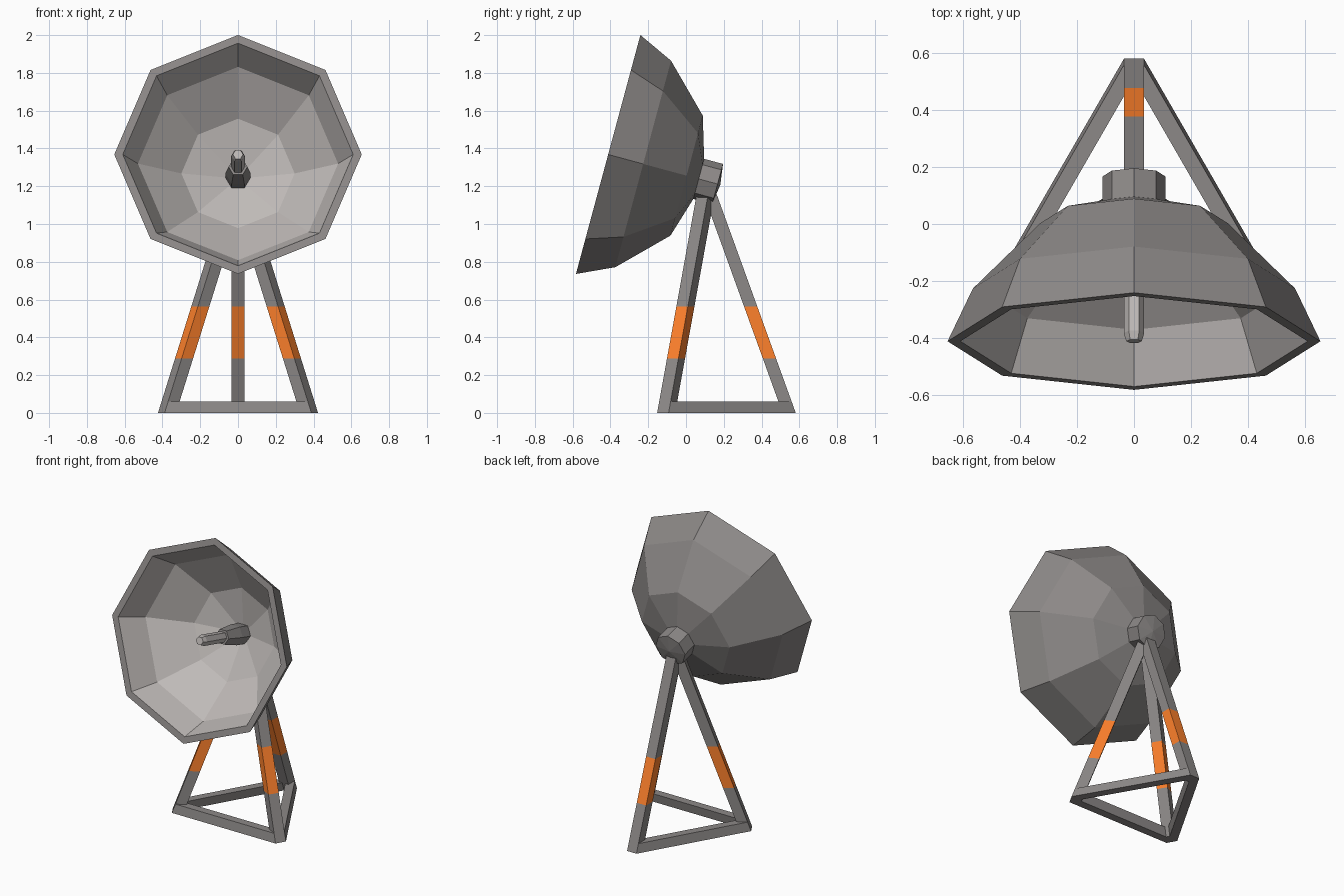
import bpy, bmesh, math
from mathutils import Matrix, Vector

if "Cube" in bpy.data.objects:
    bpy.data.objects.remove(bpy.data.objects["Cube"])


def paint(name, rgb):
    m = bpy.data.materials.new(name)
    m.diffuse_color = (*rgb, 1)
    m.use_nodes = True
    m.node_tree.nodes["Principled BSDF"].inputs["Base Color"].default_value = m.diffuse_color
    return m


orange = paint("orange_paint", (1.0, 0.22, 0.025))
dark = paint("dark_metal", (0.265, 0.25, 0.245))
light = paint("light_metal", (0.52, 0.49, 0.475))


def finish(bm, name, *mats):
    bmesh.ops.recalc_face_normals(bm, faces=bm.faces)
    mesh = bpy.data.meshes.new(name)
    bm.to_mesh(mesh)
    bm.free()
    ob = bpy.data.objects.new(name, mesh)
    bpy.context.collection.objects.link(ob)
    for m in mats:
        mesh.materials.append(m)
    return ob


# Dish axis frame: local z runs backwards from the rim centre, local y up the rim
TILT = math.radians(15.1)
c, s = math.cos(TILT), math.sin(TILT)
AXIS = Matrix(((-1, 0, 0, 0), (0, s, c, -0.412), (0, c, -s, 1.368), (0, 0, 0, 1)))


def lathe(name, profile, sides, mats, split=99):
    """Revolve (radius, depth) points round the dish axis; ends lie on the axis.
    Bands from index split onwards take the second material."""
    bm = bmesh.new()
    rings = []
    for r, t in profile:
        n = 1 if r == 0 else sides
        rings.append([bm.verts.new((r * math.cos(2 * math.pi * i / sides),
                                    r * math.sin(2 * math.pi * i / sides), t))
                      for i in range(n)])
    for k, (a, b) in enumerate(zip(rings, rings[1:])):
        for i in range(sides):
            j = (i + 1) % sides
            if len(a) == 1:
                f = bm.faces.new((a[0], b[i], b[j]))
            elif len(b) == 1:
                f = bm.faces.new((a[i], a[j], b[0]))
            else:
                f = bm.faces.new((a[i], a[j], b[j], b[i]))
            f.material_index = int(k >= split)
    bm.transform(AXIS)
    return finish(bm, name, *mats)


def prism(name, bottom, top, mat):
    """Solid between two matching quads."""
    bm = bmesh.new()
    lo = [bm.verts.new(p) for p in bottom]
    hi = [bm.verts.new(p) for p in top]
    bm.faces.new(lo)
    bm.faces.new(hi)
    for i in range(4):
        j = (i + 1) % 4
        bm.faces.new((lo[i], lo[j], hi[j], hi[i]))
    return finish(bm, name, mat)


# Dish shell: dark outside and rim, light inside
lathe("dish", [(0, 0.53), (0.329, 0.43), (0.566, 0.192), (0.655, 0),
               (0.61, 0), (0.53, 0.185), (0.30, 0.385), (0, 0.49)], 8, (dark, light), 4)
# Rear hub with a shallow domed cap
lathe("rear_hub", [(0, 0.487), (0.11, 0.487), (0.11, 0.6), (0, 0.615)], 8, (dark,))
# Feed: dark collar and light rod
lathe("feed_collar", [(0, 0.5), (0.067, 0.5), (0.067, 0.38), (0.05, 0.25), (0, 0.25)], 6, (dark,))
lathe("feed_rod", [(0, 0.3), (0.036, 0.3), (0.036, 0.03), (0.027, 0), (0, 0)], 6, (light,))

# Tripod
CY, FOOT, HALF, TOP = 0.112, 0.469, 0.035, 1.2
ANGLES = {"back": 90, "left": 210, "right": 330}


def at(angle, radius, side, z):
    a = math.radians(angle)
    return Vector((radius * math.cos(a) - side * math.sin(a),
                   CY + radius * math.sin(a) + side * math.cos(a), z))


def reach(z):
    return FOOT + (HALF - FOOT) * z / TOP


def leg_quad(angle, z):
    outer = reach(z)
    return [at(angle, outer, -HALF, z), at(angle, outer, HALF, z),
            at(angle, outer - 2 * HALF, HALF, z), at(angle, outer - 2 * HALF, -HALF, z)]


def bar_quad(angle, z):
    a, b = at(angle, reach(z), HALF, z), at(angle + 120, reach(z), -HALF, z)
    inward = (Vector((0, CY, z)) - (a + b) / 2).normalized() * 0.055
    return [a, b, b + inward, a + inward]


for label, ang in ANGLES.items():
    # Leg in three stacked sections, the middle one painted
    for part, z0, z1, mat in (("lower", 0, 0.287, dark), ("band", 0.287, 0.563, orange),
                              ("upper", 0.563, TOP, dark)):
        prism(f"{label}_leg_{part}", leg_quad(ang, z0), leg_quad(ang, z1), mat)
    # Floor bar to the next foot, leaning in with the legs
    prism(f"{label}_floor_bar", bar_quad(ang, 0), bar_quad(ang, 0.06), dark)
